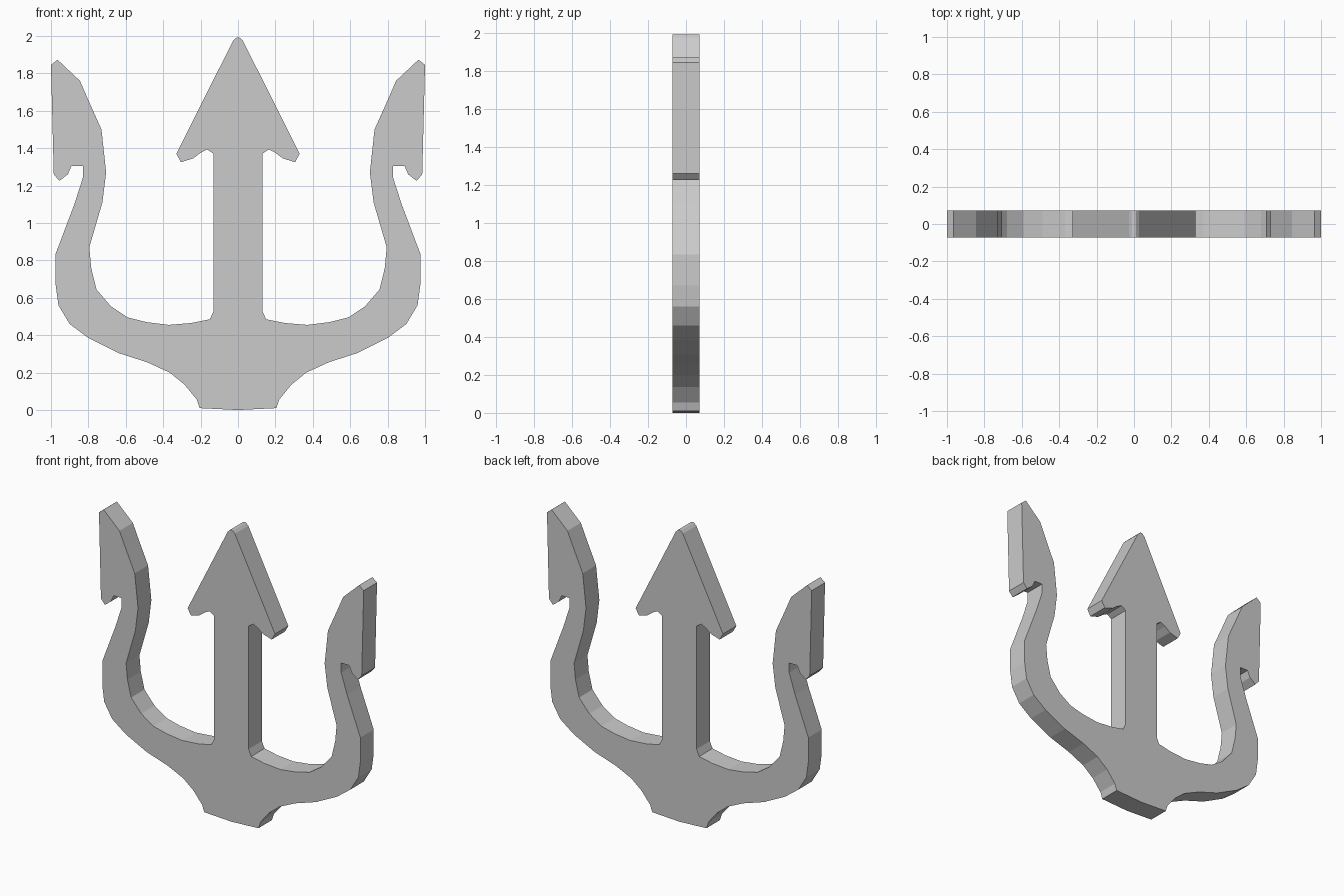
import bpy, bmesh

HALF_THICKNESS = 0.072

# Right half of the silhouette (x, z), split by part, running bottom to top
base_and_outer_arm = [
    (0.205, 0.01), (0.22, 0.055), (0.285, 0.135), (0.365, 0.2), (0.485, 0.255),
    (0.64, 0.305), (0.80, 0.385), (0.90, 0.46), (0.96, 0.56), (0.975, 0.67),
    (0.975, 0.835), (0.875, 1.10), (0.83, 1.24)]
side_barb = [
    (0.83, 1.305), (0.89, 1.305), (0.91, 1.26), (0.955, 1.225), (0.985, 1.26),
    (1.0, 1.845), (0.965, 1.873), (0.845, 1.76), (0.795, 1.645), (0.73, 1.5)]
inner_arm = [
    (0.705, 1.27), (0.725, 1.11), (0.795, 0.87), (0.785, 0.76), (0.757, 0.645),
    (0.68, 0.555), (0.59, 0.495), (0.49, 0.47), (0.37, 0.455), (0.25, 0.465),
    (0.15, 0.485), (0.13, 0.53)]
centre_spear = [
    (0.13, 1.37), (0.165, 1.393), (0.20, 1.375), (0.24, 1.345), (0.305, 1.325),
    (0.33, 1.37), (0.027, 1.973), (0.01, 1.99)]

# Mirror the half outline into one closed loop
half = base_and_outer_arm + side_barb + inner_arm + centre_spear
outline = [(0, 0)] + half + [(0, 1.993)] + [(-x, z) for x, z in reversed(half)]

# Extrude the outline into a flat plate
bm = bmesh.new()
face = bm.faces.new([bm.verts.new((x, -HALF_THICKNESS, z)) for x, z in outline])
extruded = bmesh.ops.extrude_face_region(bm, geom=[face], use_keep_orig=True)
bmesh.ops.translate(
    bm, vec=(0, 2 * HALF_THICKNESS, 0),
    verts=[g for g in extruded["geom"] if isinstance(g, bmesh.types.BMVert)])
bmesh.ops.recalc_face_normals(bm, faces=bm.faces)

mesh = bpy.data.meshes.new("trident_head")
bm.to_mesh(mesh)
bm.free()
bpy.context.collection.objects.link(bpy.data.objects.new("trident_head", mesh))
